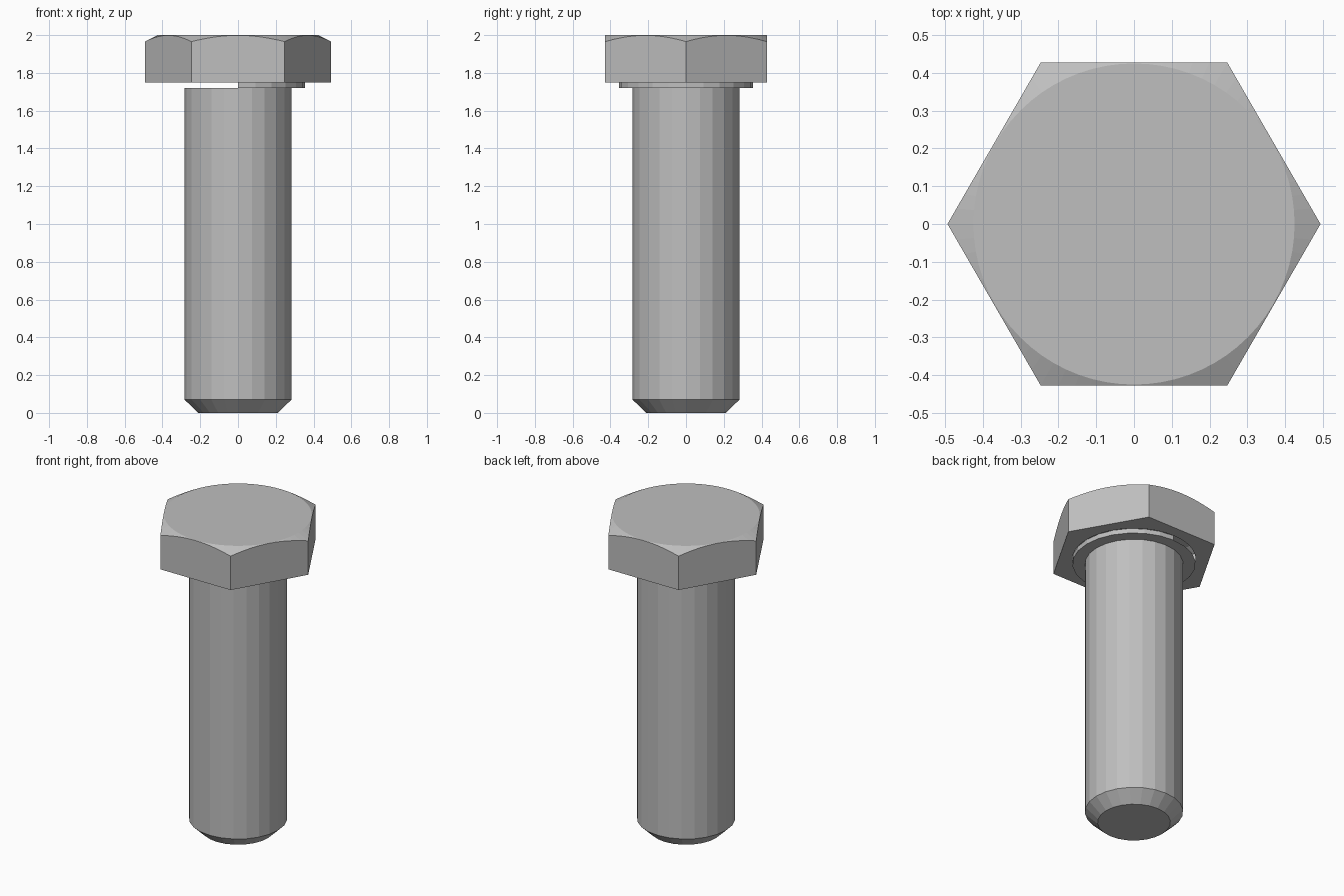
import bpy
import bmesh
from math import cos, pi, tau

cube = bpy.data.objects.get("Cube")
if cube:
    bpy.data.objects.remove(cube, do_unlink=True)

steel = bpy.data.materials.new("steel_grey")
steel.use_nodes = True
colour = (0.52, 0.52, 0.52, 1)
steel.diffuse_color = colour
steel.node_tree.nodes["Principled BSDF"].inputs["Base Color"].default_value = colour

APOTHEM = 0.4275      # half the distance across the head flats
TOP_RADIUS = 0.425    # flat circle on top of the head
SHANK_RADIUS = 0.283
COLLAR_RADIUS = 0.355
HEAD_BASE, COLLAR_BASE = 1.75, 1.72


def hex_radius(angle):
    """Distance from the axis to a hexagon with corners on the x axis."""
    return APOTHEM / cos(angle % (pi / 3) - pi / 6)


def sweep(name, profile, sides, cap_first=False, cap_last=False, keep=None):
    """Turn a profile of (radius function, height function) about z."""
    bm = bmesh.new()
    angles = [tau * i / sides for i in range(sides)]
    rings = []
    for radius, height in profile:
        ring = []
        for a in angles:
            r = radius(a) if callable(radius) else radius
            z = height(r) if callable(height) else height
            ring.append(bm.verts.new((r * cos(a), r * cos(a - pi / 2), z)))
        rings.append(ring)
    for low, high in zip(rings, rings[1:]):
        for i in range(sides):
            j = (i + 1) % sides
            if keep is None or keep((angles[i] + pi / sides) % tau):
                bm.faces.new((low[i], low[j], high[j], high[i]))
    if cap_first:
        bm.faces.new(rings[0][::-1])
    if cap_last:
        bm.faces.new(rings[-1])
    # drop points left over where faces were skipped
    bmesh.ops.delete(bm, geom=[v for v in bm.verts if not v.link_faces],
                     context='VERTS')
    mesh = bpy.data.meshes.new(name)
    bm.to_mesh(mesh)
    bm.free()
    mesh.materials.append(steel)
    obj = bpy.data.objects.new(name, mesh)
    bpy.context.collection.objects.link(obj)
    return obj


# Hexagonal head, its corners trimmed by a shallow cone
def chamfer(r):
    return 2 - 0.5 * (r - TOP_RADIUS)


sweep("hex_head", [(COLLAR_RADIUS, HEAD_BASE), (hex_radius, HEAD_BASE),
                   (hex_radius, chamfer), (TOP_RADIUS, 2)], 72, cap_last=True)

# Collar under the head: full bearing ring, wall on the left half only
sweep("collar_ring", [(SHANK_RADIUS, COLLAR_BASE),
                      (COLLAR_RADIUS, COLLAR_BASE)], 24)
sweep("collar_wall", [(COLLAR_RADIUS, COLLAR_BASE),
                      (COLLAR_RADIUS, HEAD_BASE)], 24,
      keep=lambda a: cos(a) > 0)

# Shank with a bevelled tip
sweep("shank", [(0.21, 0), (SHANK_RADIUS, 0.07),
                (SHANK_RADIUS, COLLAR_BASE)], 24, cap_first=True)
